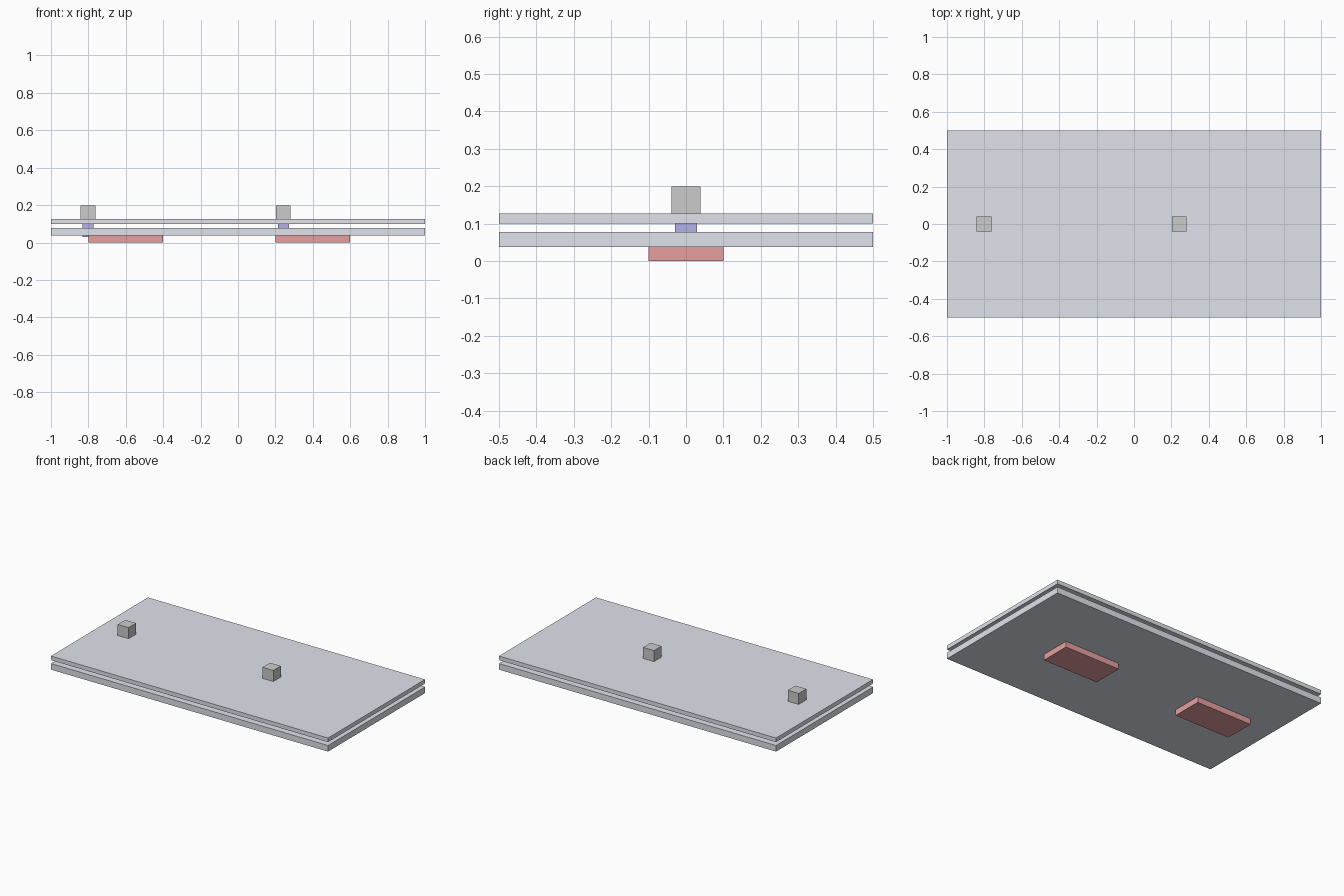
import bpy

if "Cube" in bpy.data.objects:
    bpy.data.objects.remove(bpy.data.objects["Cube"])


def material(name, color):
    m = bpy.data.materials.new(name)
    m.diffuse_color = color
    m.use_nodes = True
    m.node_tree.nodes["Principled BSDF"].inputs["Base Color"].default_value = m.diffuse_color
    return m


def box(name, xs, ys, zs, mat=None):
    """Box from (min, max) ranges on each axis."""
    center = [(a + b) / 2 for a, b in (xs, ys, zs)]
    bpy.ops.mesh.primitive_cube_add(size=1, location=center)
    ob = bpy.context.object
    ob.name = name
    ob.scale = [b - a for a, b in (xs, ys, zs)]
    bpy.ops.object.transform_apply(location=False, rotation=False, scale=True)
    if mat:
        ob.data.materials.append(mat)
    return ob


pale = material("pale_panel", (0.75, 0.77, 0.84, 1))
red = material("red_foot", (0.8, 0.35, 0.35, 1))
blue = material("blue_post", (0.45, 0.45, 0.8, 1))

# Two stacked panels with a narrow gap
box("lower_panel", (-1, 1), (-0.5, 0.5), (0.038, 0.078), pale)
box("upper_panel", (-1, 1), (-0.5, 0.5), (0.1, 0.127), pale)

# Each assembly: foot beneath, post through the panels, knob on top
for side, foot_x, post_x in (("left", -0.8, -0.802), ("right", 0.2, 0.243)):
    box(side + "_foot", (foot_x, foot_x + 0.4), (-0.1, 0.1), (0, 0.038), red)
    box(side + "_post", (post_x - 0.029, post_x + 0.029), (-0.029, 0.029),
        (0.029, 0.125), blue)
    box(side + "_knob", (post_x - 0.039, post_x + 0.039), (-0.039, 0.039),
        (0.12, 0.199))
